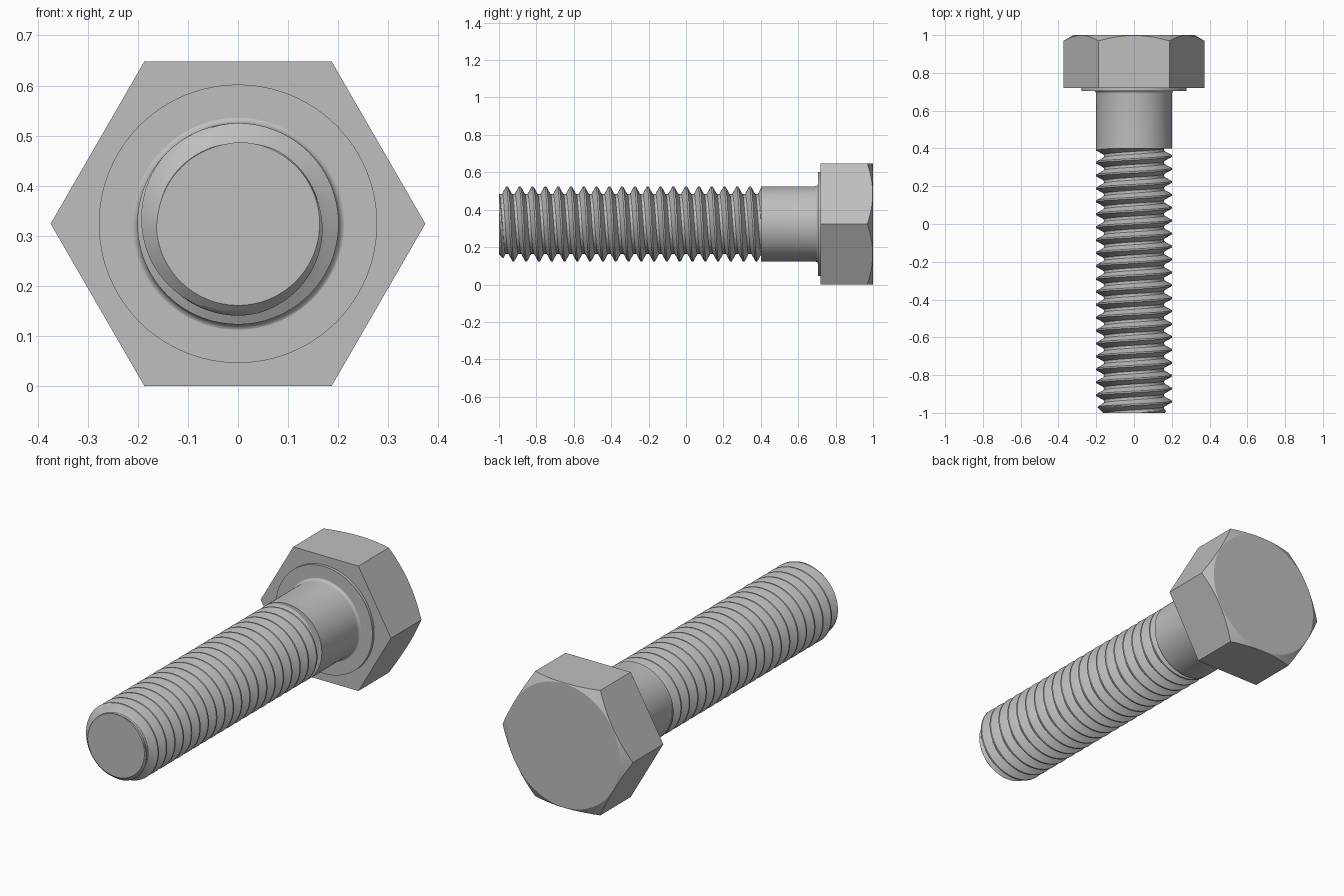
import bpy, bmesh, math

cube = bpy.data.objects.get("Cube")
if cube:
    bpy.data.objects.remove(cube)

SEG = 96                      # sides around the bolt axis
APOTHEM = 0.324               # half the width across flats
MAJOR, DEPTH = 0.201, 0.041   # thread crest radius and groove depth
PITCH, CREST = 0.0684, -0.957  # thread spacing, first crest on the top side
TIP, THREAD_END = -1.0, 0.4

steel = bpy.data.materials.new("grey_steel")
steel.use_nodes = True
grey = (0.52, 0.52, 0.52, 1)
steel.diffuse_color = grey
bsdf = next(n for n in steel.node_tree.nodes if n.type == 'BSDF_PRINCIPLED')
bsdf.inputs["Base Color"].default_value = grey


def lathe(name, rows, shift=0):
    """Skin rows of (radius, y) functions around the axis; shift makes a spiral."""
    bm = bmesh.new()
    grid = []
    for row in rows:
        ring = []
        for j in range(SEG):
            a = math.tau * j / SEG
            r, y = row(a)
            ring.append(bm.verts.new((r * math.sin(a), y, APOTHEM + r * math.cos(a))))
        grid.append(ring)
    for i in range(len(grid) - 1):
        for j in range(SEG):
            last = j == SEG - 1
            k, n = (i + shift, 0) if last else (i, j + 1)
            if k + 1 < len(grid):
                bm.faces.new((grid[i][j], grid[k][n], grid[k + 1][n], grid[i + 1][j]))
    bmesh.ops.remove_doubles(bm, verts=bm.verts, dist=1e-5)
    bmesh.ops.holes_fill(bm, edges=[e for e in bm.edges if e.is_boundary], sides=0)
    bmesh.ops.recalc_face_normals(bm, faces=bm.faces)
    mesh = bpy.data.meshes.new(name)
    bm.to_mesh(mesh)
    bm.free()
    mesh.materials.append(steel)
    ob = bpy.data.objects.new(name, mesh)
    bpy.context.collection.objects.link(ob)
    bpy.ops.object.select_all(action='DESELECT')
    ob.select_set(True)
    bpy.context.view_layer.objects.active = ob
    bpy.ops.object.shade_smooth_by_angle(angle=math.radians(28))
    return ob


def circle(r, y):
    return lambda a: (r, y)


# Hexagonal head with a conical chamfer on its outer end
def hex_radius(a):
    mid = round(a / (math.pi / 3)) * math.pi / 3
    return APOTHEM / math.cos(a - mid)


def chamfer_edge(a):
    r = hex_radius(a)
    return r, 1 - (r - APOTHEM + 0.003) * math.tan(math.radians(30))


lathe("hex_head", [lambda a: (hex_radius(a), 0.72), chamfer_edge,
                   circle(APOTHEM - 0.003, 1.0)])

# Thin bearing face under the head
lathe("washer_face", [circle(0.278, 0.705), circle(0.278, 0.725)])

# Plain shank with a small fillet into the bearing face
fillet = [circle(MAJOR + 0.016 * (1 - math.cos(t)), 0.69 + 0.016 * math.sin(t))
          for t in (math.pi / 2 * k / 5 for k in range(6))]
lathe("shank", [circle(MAJOR, THREAD_END)] + fillet)

# Spiral thread, bevelled at the tip and cut off square at the shank
PROFILE = [(0, 0), (0.06, 0), (0.2, 0.43), (0.34, 0.86), (0.39, 0.97), (0.44, 1), (0.5, 1)]


def thread_radius(a, y):
    u = (y - CREST) / PITCH - a / math.tau
    d = abs(u - round(u))
    drop = 1
    for (d0, h0), (d1, h1) in zip(PROFILE, PROFILE[1:]):
        if d0 <= d <= d1:
            drop = h0 + (h1 - h0) * (d - d0) / (d1 - d0)
            break
    return min(MAJOR - DEPTH * drop, 0.163 + (y - TIP))


def spiral(u):
    def row(a):
        y = CREST + PITCH * (u + a / math.tau)
        y = min(max(y, TIP), THREAD_END)
        return thread_radius(a, y), y
    return row


offsets = [d for d, h in PROFILE] + [1 - d for d, h in PROFILE[-2:0:-1]]
turns = math.ceil((THREAD_END - TIP) / PITCH) + 4
lathe("thread", [spiral(k - 2 + d) for k in range(turns) for d in offsets],
      shift=len(offsets))
